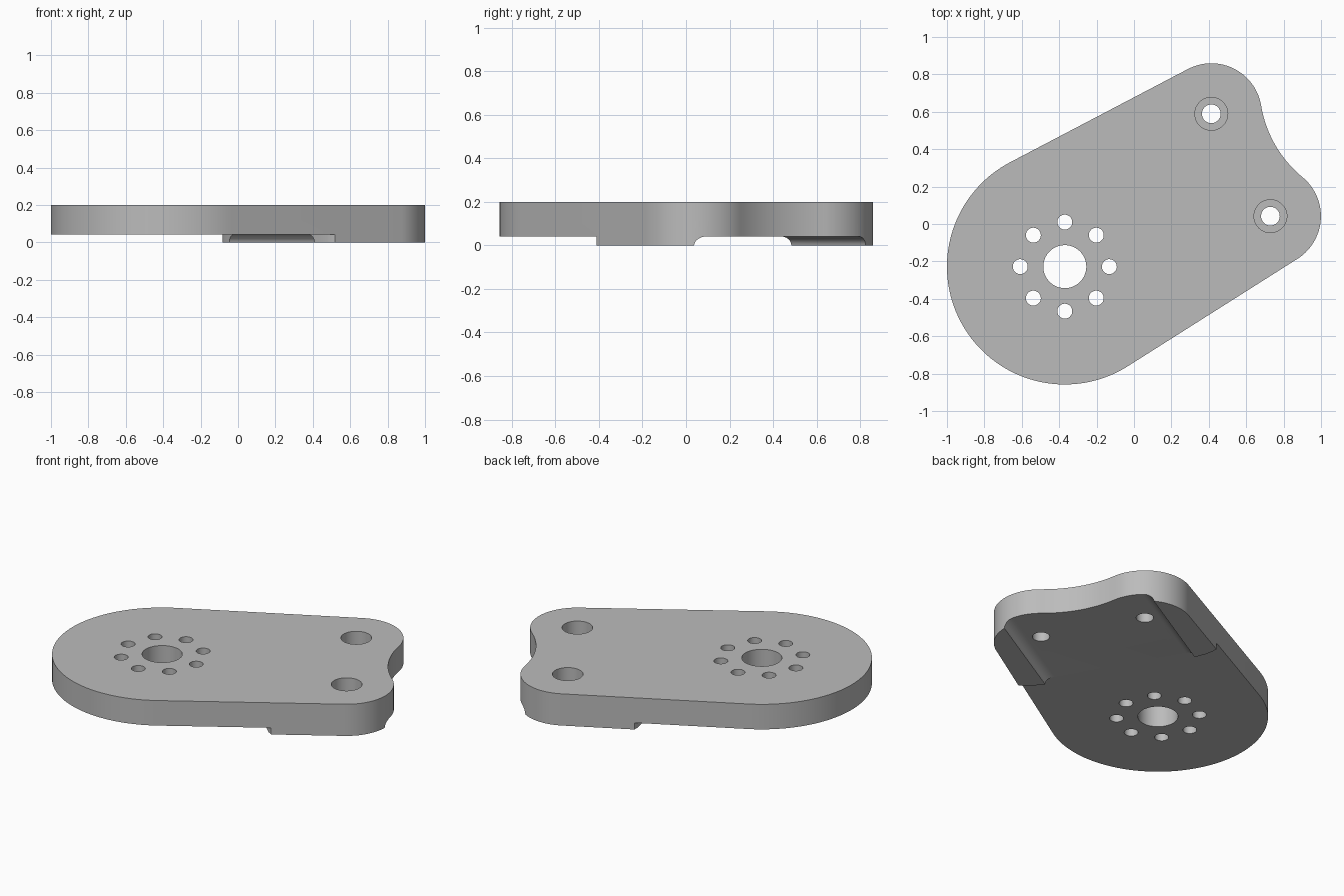
import bpy
import bmesh
from math import sin, cos, acos, asin, atan2, degrees, radians, sqrt
from mathutils import Matrix

if "Cube" in bpy.data.objects:
    bpy.data.objects.remove(bpy.data.objects["Cube"])

# Main dimensions, in a frame with the hub at the origin and the axis along x
TOP, STEP = 0.2, 0.042          # plate top, plate underside
HUB_R, EAR_R, WAIST_R = 0.63, 0.27, 0.63
EAR_X, EAR_Y = 1.087, 0.316
TILT = 30
PLACE = Matrix.Translation((-0.37, -0.228, 0)) @ Matrix.Rotation(radians(TILT), 4, 'Z')

steel = bpy.data.materials.new("grey_metal")
steel.use_nodes = True
steel.diffuse_color = (0.5, 0.5, 0.5, 1)
steel.node_tree.nodes["Principled BSDF"].inputs["Base Color"].default_value = (0.5, 0.5, 0.5, 1)


def arc(cx, cy, r, start, end, n):
    steps = [radians(start + (end - start) * i / n) for i in range(n + 1)]
    return [(cx + r * cos(a), cy + r * sin(a)) for a in steps]


def prism(name, points, vector):
    """Solid made by sweeping a closed loop of 3D points along a vector."""
    bm = bmesh.new()
    face = bm.faces.new([bm.verts.new(p) for p in points])
    swept = bmesh.ops.extrude_face_region(bm, geom=[face])["geom"]
    bmesh.ops.translate(bm, vec=vector, verts=[v for v in swept if isinstance(v, bmesh.types.BMVert)])
    bmesh.ops.recalc_face_normals(bm, faces=bm.faces)
    mesh = bpy.data.meshes.new(name)
    bm.to_mesh(mesh)
    bm.free()
    obj = bpy.data.objects.new(name, mesh)
    bpy.context.collection.objects.link(obj)
    obj.matrix_world = PLACE
    return obj


def flat(points, z):
    return [(x, y, z) for x, y in points]


def cut(target, cutter):
    cutter.hide_render = True
    bpy.context.view_layer.objects.active = target
    mod = target.modifiers.new("cut", 'BOOLEAN')
    mod.operation, mod.solver, mod.object = 'DIFFERENCE', 'EXACT', cutter
    bpy.ops.object.modifier_apply(modifier=mod.name)
    bpy.data.objects.remove(cutter)


def drill(target, x, y, r, bottom=-0.1, n=48):
    ring = arc(x, y, r, 0, 360, n)[:-1]
    cut(target, prism("drill", flat(ring, bottom), (0, 0, 0.3 - bottom)))


# Outline: round hub, tangent sides, two round ears and a concave waist
side = degrees(atan2(EAR_Y, EAR_X) + acos((HUB_R - EAR_R) / sqrt(EAR_X ** 2 + EAR_Y ** 2)))
waist = degrees(asin(EAR_Y / (WAIST_R + EAR_R)))
waist_x = EAR_X + sqrt((WAIST_R + EAR_R) ** 2 - EAR_Y ** 2)
outline = (arc(0, 0, HUB_R, side, 360 - side, 72)
           + arc(EAR_X, -EAR_Y, EAR_R, -side, waist, 36)
           + arc(waist_x, 0, WAIST_R, 180 + waist, 180 - waist, 20)[1:-1]
           + arc(EAR_X, EAR_Y, EAR_R, -waist, side, 36))
plate = prism("mounting_plate", flat(outline, 0), (0, 0, TOP))

# Channel between the two underside rails, with filleted inner corners
fillet = [(0.4 + 0.055 * x, STEP * z) for x, z in arc(0, 0, 1, 0, 90, 8)]
half = [(0.455, -0.1)] + fillet
section = half + [(-y, z) for y, z in reversed(half)]
cut(plate, prism("channel", [(0.5, y, z) for y, z in section], (1.2, 0, 0)))

# Relief under the hub, leaving rounded rail ends
rail_end = [(0.63, 0.4), (0.637, 0.46), (0.645, 0.52), (0.66, 0.57), (0.682, 0.61), (0.69, 0.9)]
relief = ([(-1, -0.9)] + [(x, -y) for x, y in reversed(rail_end)]
          + rail_end + [(-1, 0.9)])
cut(plate, prism("relief", flat(relief, -0.1), (0, 0, STEP + 0.1)))

# Hub bore and its ring of eight holes
drill(plate, 0, 0, 0.115, n=64)
for i in range(8):
    a = radians(45 * i - TILT)
    drill(plate, 0.238 * cos(a), 0.238 * sin(a), 0.04, n=32)

# Counterbored screw holes in the ears
for y in (EAR_Y, -EAR_Y):
    drill(plate, EAR_X, y, 0.05)
    drill(plate, EAR_X, y, 0.088, bottom=0.1)

plate.data.materials.clear()
plate.data.materials.append(steel)
bpy.ops.object.select_all(action='DESELECT')
plate.select_set(True)
bpy.context.view_layer.objects.active = plate
bpy.ops.object.shade_smooth_by_angle(angle=radians(30))
